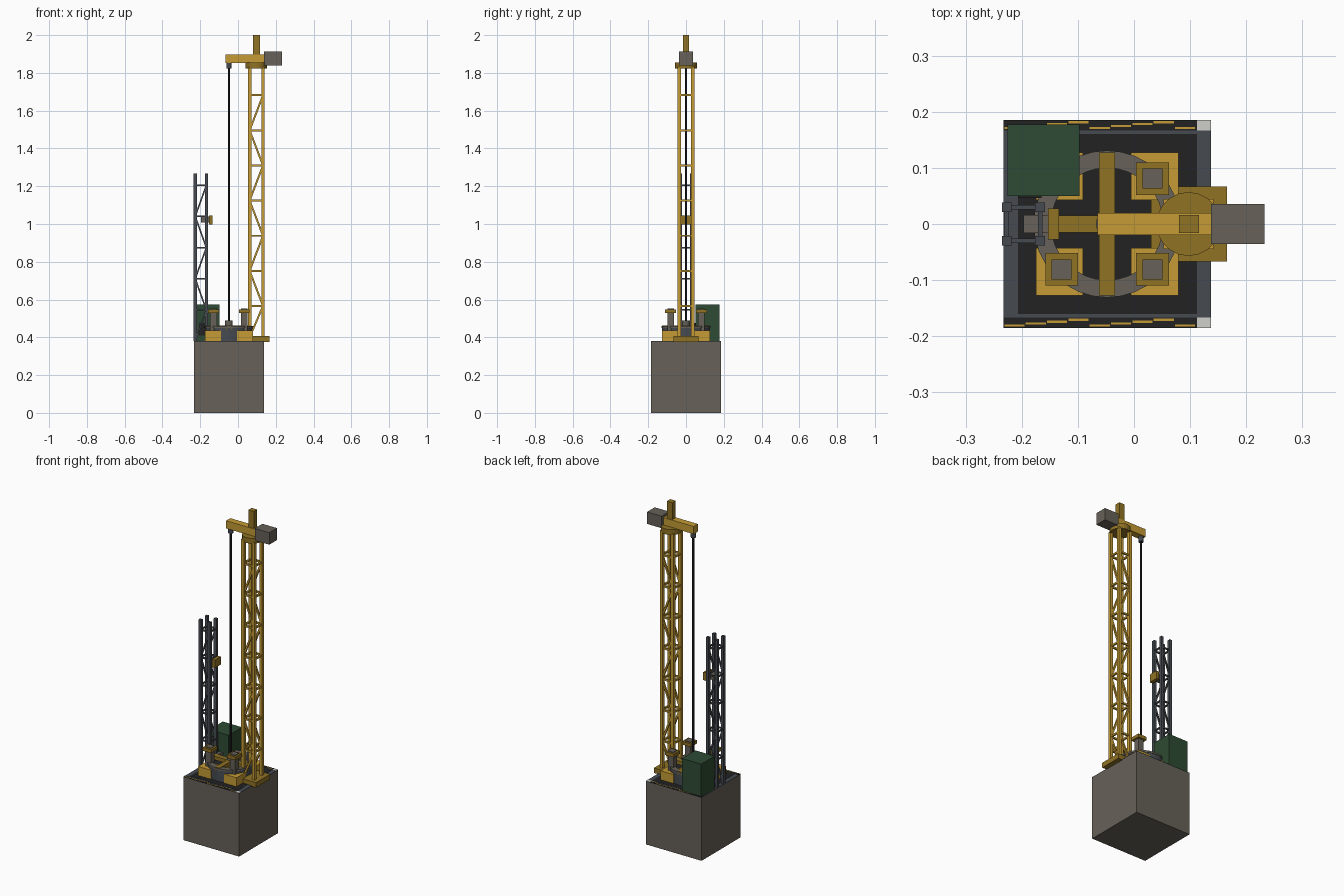
import bpy, bmesh, math
from mathutils import Vector, Matrix

if "Cube" in bpy.data.objects:
    bpy.data.objects.remove(bpy.data.objects["Cube"])


def material(name, rgb):
    m = bpy.data.materials.new(name)
    m.diffuse_color = (*rgb, 1)
    m.use_nodes = True
    m.node_tree.nodes["Principled BSDF"].inputs["Base Color"].default_value = m.diffuse_color
    return m


YELLOW = material("bright yellow", (0.56, 0.33, 0.035))
OCHRE = material("dark yellow", (0.28, 0.17, 0.018))
GREY = material("concrete grey", (0.135, 0.122, 0.10))
STEEL = material("dark steel", (0.062, 0.071, 0.083))
BLACK = material("black", (0.016, 0.016, 0.017))
GREEN = material("dark green", (0.027, 0.07, 0.033))
PALE = material("pale grey", (0.62, 0.62, 0.59))


def add_box(bm, x0, x1, y0, y1, z0, z1):
    mat = Matrix.Translation(((x0 + x1) / 2, (y0 + y1) / 2, (z0 + z1) / 2))
    mat = mat @ Matrix.Diagonal((x1 - x0, y1 - y0, z1 - z0, 1))
    bmesh.ops.create_cube(bm, size=1, matrix=mat)


def add_bar(bm, a, b, w):
    a, b = Vector(a), Vector(b)
    d = b - a
    mat = Matrix.Translation((a + b) / 2) @ d.to_track_quat('Z', 'Y').to_matrix().to_4x4()
    bmesh.ops.create_cube(bm, size=1, matrix=mat @ Matrix.Diagonal((w, w, d.length, 1)))


def finish(bm, name, mat):
    bmesh.ops.recalc_face_normals(bm, faces=bm.faces[:])
    me = bpy.data.meshes.new(name)
    bm.to_mesh(me)
    bm.free()
    me.materials.append(mat)
    ob = bpy.data.objects.new(name, me)
    bpy.context.collection.objects.link(ob)
    return ob


def box(name, mat, *dims):
    bm = bmesh.new()
    add_box(bm, *dims)
    return finish(bm, name, mat)


def cylinder(name, mat, x, r, z0, z1, sides=24):
    bm = bmesh.new()
    bmesh.ops.create_cone(bm, cap_ends=True, segments=sides, radius1=r, radius2=r, depth=z1 - z0,
                          matrix=Matrix.Translation((x, 0, (z0 + z1) / 2)))
    return finish(bm, name, mat)


def tube(name, mat, x, r_in, r_out, z0, z1, sides=32):
    bm = bmesh.new()
    rings = []
    for i in range(sides):
        a = math.tau * i / sides
        c, s = math.cos(a), math.sin(a)
        rings.append([bm.verts.new((x + r * c, r * s, z)) for r, z in
                      ((r_in, z0), (r_out, z0), (r_out, z1), (r_in, z1))])
    for i in range(sides):
        p, q = rings[i], rings[(i + 1) % sides]
        for k in range(4):
            bm.faces.new((p[k], q[k], q[(k + 1) % 4], p[(k + 1) % 4]))
    return finish(bm, name, mat)


def lattice(name, mat, cx, hx, hy, leg, thin, z0, z1, step):
    # four legs, horizontal rings at each step, zigzag bracing front and back
    bm = bmesh.new()
    h = leg / 2
    for sx in (-1, 1):
        for sy in (-1, 1):
            x, y = cx + sx * hx, sy * hy
            add_box(bm, x - h, x + h, y - h, y + h, z0, z1)
    levels = int((z1 - 0.38 - 0.03) / step)
    for i in range(levels):
        za, zb = 0.38 + i * step, 0.38 + (i + 1) * step
        s = 1 if i % 2 == 0 else -1
        for side in (-1, 1):
            y, x = side * hy, cx + side * hx
            add_bar(bm, (cx - hx, y, zb), (cx + hx, y, zb), thin)
            add_bar(bm, (x, -hy, zb), (x, hy, zb), thin)
            add_bar(bm, (cx - s * hx, y, max(za, z0)), (cx + s * hx, y, zb), thin)
    return finish(bm, name, mat)


# Foundation block and deck
T = 0.38
box("foundation_block", GREY, -0.233, 0.137, -0.185, 0.185, 0, T - 0.003)
box("deck_plate", STEEL, -0.233, 0.137, -0.185, 0.185, T - 0.003, T)
box("deck_floor", BLACK, -0.207, 0.112, -0.16, 0.16, T, T + 0.001)

# Warning strips along both sides of the deck
for side, label in ((-1, "front"), (1, "back")):
    ya, yb = sorted((side * 0.167, side * 0.185))
    box(label + "_edge_strip", BLACK, -0.233, 0.112, ya, yb, T, T + 0.001)
    box(label + "_edge_end", PALE, 0.112, 0.137, ya, yb, T, T + 0.001)
    bm = bmesh.new()
    for i in range(9):
        x = -0.231 + i * 0.038
        y = ya + 0.002 + (i * 5 % 4) * 0.0035
        add_box(bm, x, x + 0.036, y, y + 0.004, T + 0.001, T + 0.0018)
    finish(bm, label + "_edge_markings", YELLOW)

# Round table
C = -0.048
tube("table_drum", STEEL, C, 0.10, 0.128, T, 0.45)
tube("table_rim", GREY, C, 0.10, 0.131, 0.45, 0.46)

# Corner jacks
for sx in (-1, 1):
    for sy in (-1, 1):
        x, y = C + sx * 0.081, sy * 0.081
        tag = ("left" if sx < 0 else "right") + ("_front" if sy < 0 else "_back")
        px, py = C + sx * 0.085, sy * 0.085
        box(tag + "_jack_base", YELLOW, px - 0.042, px + 0.042, py - 0.042, py + 0.042, T, 0.435)
        box(tag + "_jack_post", GREY, x - 0.018, x + 0.018, y - 0.018, y + 0.018, 0.435, 0.552)
        box(tag + "_jack_cap", OCHRE, x - 0.029, x + 0.029, y - 0.029, y + 0.029, 0.528, 0.548)

# Cross beams and hub
bm = bmesh.new()
add_box(bm, C - 0.014, C + 0.014, -0.127, 0.127, 0.44, 0.463)
add_box(bm, C - 0.115, C + 0.115, -0.015, 0.015, 0.44, 0.462)
finish(bm, "cross_beams", OCHRE)
cylinder("table_hub", GREY, C, 0.02, 0.46, 0.49, 16)

# Tall mast
M = 0.097
box("mast_foot", OCHRE, 0.03, 0.166, -0.067, 0.067, 0.376, 0.406)
lattice("tall_mast", YELLOW, M, 0.0355, 0.0355, 0.018, 0.010, 0.40, 1.83, 0.186)
cylinder("slewing_disc", OCHRE, M, 0.057, 1.822, 1.854, 20)

# Crane head
box("jib", YELLOW, -0.065, 0.137, -0.02, 0.02, 1.852, 1.898)
box("counterweight", GREY, 0.137, 0.233, -0.036, 0.036, 1.84, 1.912)
box("mast_peak", OCHRE, 0.08, 0.116, -0.016, 0.016, 1.898, 2.0)
cylinder("sheave_block", STEEL, C, 0.014, 1.822, 1.853, 12)
cylinder("hoist_rod", BLACK, C, 0.006, 0.48, 1.83, 10)

# Short mast with carriage
lattice("short_mast", STEEL, -0.197, 0.0295, 0.0295, 0.017, 0.008, T, 1.267, 0.165)
box("carriage_block", GREY, -0.197, -0.152, -0.016, 0.016, 1.008, 1.04)
box("carriage_plate", OCHRE, -0.153, -0.134, -0.028, 0.028, 0.998, 1.046)

# Control cabin
box("cabin", GREEN, -0.225, -0.097, 0.05, 0.177, T, 0.575)
box("cabin_panel", BLACK, -0.207, -0.165, 0.046, 0.05, 0.41, 0.475)
